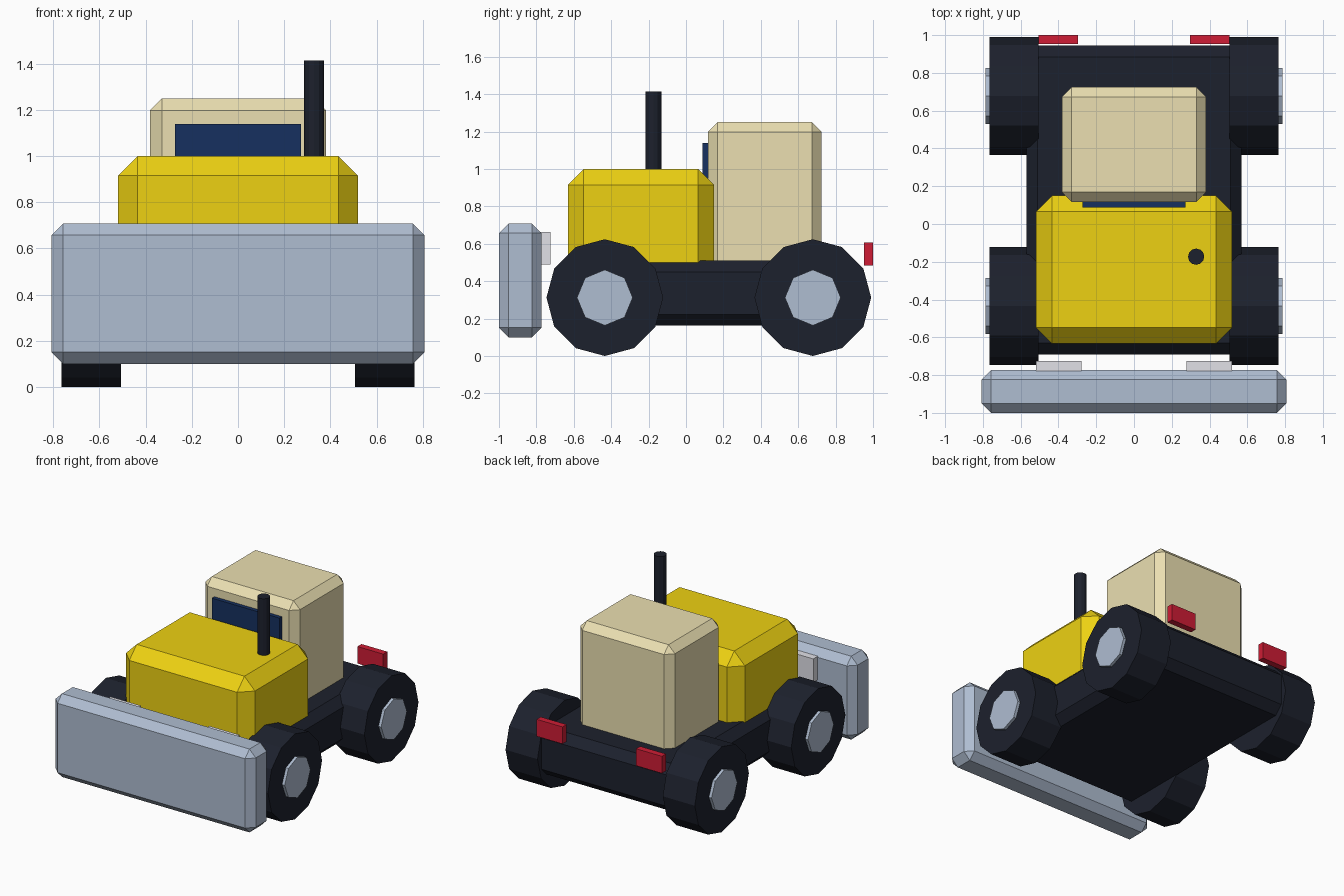
import bpy, math

if "Cube" in bpy.data.objects:
    bpy.data.objects.remove(bpy.data.objects["Cube"])


def material(name, rgb):
    m = bpy.data.materials.new(name)
    m.diffuse_color = (*rgb, 1)
    m.use_nodes = True
    m.node_tree.nodes["Principled BSDF"].inputs["Base Color"].default_value = m.diffuse_color
    return m


YELLOW = material("yellow_paint", (0.85, 0.64, 0.006))
CREAM = material("cream_paint", (0.83, 0.74, 0.44))
DARK = material("dark_rubber", (0.012, 0.015, 0.026))
STEEL = material("blue_steel", (0.43, 0.51, 0.64))
GLASS = material("navy_glass", (0.008, 0.03, 0.115))
RED = material("red_lens", (0.62, 0.012, 0.035))
WHITE = material("pale_lens", (0.75, 0.75, 0.8))


def box(name, x, y, z, mat, chamfer=0):
    """Box from (min, max) ranges, with an optional one-step chamfer."""
    bpy.ops.mesh.primitive_cube_add(size=1, location=[(a + b) / 2 for a, b in (x, y, z)])
    o = bpy.context.object
    o.name = name
    o.scale = [b - a for a, b in (x, y, z)]
    bpy.ops.object.transform_apply(location=False, rotation=False, scale=True)
    o.data.materials.append(mat)
    if chamfer:
        b = o.modifiers.new("chamfer", "BEVEL")
        b.width = chamfer
        b.segments = 1
        b.limit_method = 'ANGLE'
    return o


def cylinder(name, sides, radius, depth, loc, mat, along_x=False):
    bpy.ops.mesh.primitive_cylinder_add(
        vertices=sides, radius=radius, depth=depth, location=loc,
        rotation=(0, math.pi / 2 if along_x else 0, 0))
    o = bpy.context.object
    o.name = name
    o.data.materials.append(mat)
    return o


# Body
box("chassis", (-0.57, 0.57), (-0.69, 0.945), (0.162, 0.51), DARK, 0.06)
box("hood", (-0.52, 0.52), (-0.632, 0.15), (0.40, 1.0), YELLOW, 0.085)
box("cab", (-0.382, 0.382), (0.117, 0.725), (0.44, 1.25), CREAM, 0.052)
box("windshield", (-0.272, 0.272), (0.088, 0.14), (0.80, 1.138), GLASS)

# Front blade
box("blade", (-0.808, 0.808), (-1.0, -0.773), (0.10, 0.708), STEEL, 0.051)

# Exhaust stack
cylinder("exhaust", 12, 0.043, 0.51, (0.329, -0.173, 1.158), DARK)

# Mirrored lights and wheels
for side, s in (("left", -1), ("right", 1)):
    box("headlight_" + side, sorted((s * 0.277, s * 0.52)), (-0.778, -0.725), (0.49, 0.663), WHITE)
    box("tail_light_" + side, sorted((s * 0.297, s * 0.505)), (0.953, 1.0), (0.483, 0.607), RED)
    for end, y in (("front", -0.434), ("rear", 0.678)):
        cylinder(f"tire_{end}_{side}", 12, 0.312, 0.258, (s * 0.635, y, 0.312), DARK, True)
        cylinder(f"hub_{end}_{side}", 8, 0.149, 0.10, (s * 0.735, y, 0.312), STEEL, True)
